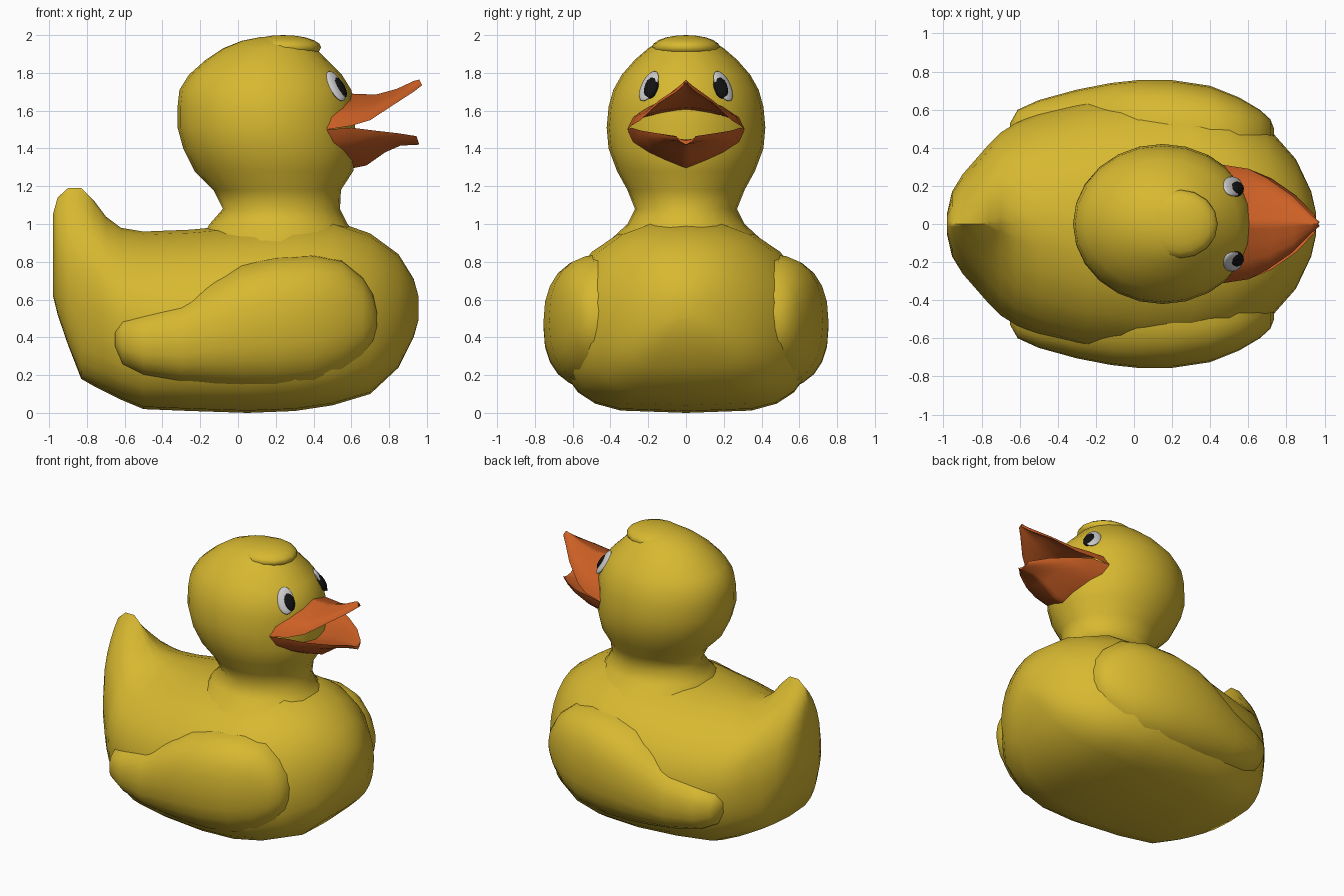
import bpy, bmesh
from math import sin, cos, pi, radians
from mathutils import Vector
from mathutils.bvhtree import BVHTree

if "Cube" in bpy.data.objects:
    bpy.data.objects.remove(bpy.data.objects["Cube"])


def material(name, rgb):
    m = bpy.data.materials.new(name)
    m.diffuse_color = (*rgb, 1)
    m.use_nodes = True
    m.node_tree.nodes["Principled BSDF"].inputs["Base Color"].default_value = m.diffuse_color
    return m


YELLOW = material("yellow", (0.68, 0.48, 0.03))
ORANGE = material("orange", (0.60, 0.115, 0.018))
WHITE = material("white", (0.75, 0.75, 0.75))
BLACK = material("black", (0.006, 0.006, 0.006))


def spow(v, p):
    return (1 if v >= 0 else -1) * abs(v) ** p if abs(v) > 1e-6 else 0.0


def finish(name, bm, mat, angle=70):
    bmesh.ops.recalc_face_normals(bm, faces=bm.faces)
    me = bpy.data.meshes.new(name)
    bm.to_mesh(me)
    bm.free()
    me.materials.append(mat)
    me.polygons.foreach_set("use_smooth", [True] * len(me.polygons))
    me.set_sharp_from_angle(angle=radians(angle))
    ob = bpy.data.objects.new(name, me)
    bpy.context.collection.objects.link(ob)
    return ob


def loft(name, sections, ring, mat, n=24, angle=70):
    """Skin rings of n points; ring(section, cos, sin) gives one point."""
    bm = bmesh.new()
    rings = [[bm.verts.new(ring(s, cos(2 * pi * i / n), sin(2 * pi * i / n)))
              for i in range(n)] for s in sections]
    for a, b in zip(rings, rings[1:]):
        for i in range(n):
            j = (i + 1) % n
            bm.faces.new((a[i], a[j], b[j], b[i]))
    bm.faces.new(rings[0])
    bm.faces.new(rings[-1])
    return finish(name, bm, mat, angle)


def ellipsoid(name, loc, radii, mat, normal=None, segs=16):
    bm = bmesh.new()
    bmesh.ops.create_uvsphere(bm, u_segments=segs, v_segments=10, radius=1)
    bmesh.ops.scale(bm, vec=radii, verts=bm.verts)
    ob = finish(name, bm, mat)
    ob.location = loc
    if normal:
        ob.rotation_euler = normal.to_track_quat('X', 'Z').to_euler()
    return ob


# Body with upturned tail: x, bottom, widest height, top, half width, top taper
BODY = [
    (-.98, .62, .80, 1.05, .06, 1), (-.955, .52, .72, 1.14, .17, 1.8),
    (-.90, .36, .62, 1.19, .26, 2.3), (-.83, .18, .56, 1.19, .34, 2.5),
    (-.76, .14, .54, 1.12, .42, 2.2), (-.70, .11, .53, 1.04, .48, 1.8),
    (-.62, .07, .50, .98, .53, 1.4), (-.50, .02, .48, .96, .58, 1.2),
    (-.25, .01, .46, .97, .65, 1), (.05, 0, .45, 1.00, .68, .9),
    (.30, .01, .45, 1.02, .68, .9), (.50, .04, .45, 1.02, .63, .9),
    (.70, .10, .46, .95, .51, .9), (.85, .24, .48, .84, .34, .9),
    (.93, .40, .52, .71, .17, .9), (.955, .49, .54, .62, .06, 1)]


def body_ring(s, c, t):
    x, zb, zm, zt, w, p = s
    if t >= 0:
        return x, w * spow(c, p), zm + (zt - zm) * t
    return x, w * spow(c, .5), zm + (zm - zb) * spow(t, .8)


loft("body", BODY, body_ring, YELLOW)

# Neck and head: z, back x, front x, half width
HEAD = [
    (.88, -.22, .68, .44), (1.0, -.15, .58, .31), (1.08, -.08, .54, .27),
    (1.18, -.13, .545, .31), (1.28, -.23, .61, .365), (1.40, -.29, .63, .41),
    (1.51, -.32, .62, .42), (1.62, -.32, .62, .41), (1.71, -.31, .60, .385),
    (1.79, -.26, .55, .34), (1.87, -.17, .47, .27), (1.93, -.08, .41, .20),
    (1.97, .02, .36, .14), (1.99, .12, .28, .06)]


def head_ring(s, c, t):
    z, x0, x1, w = s
    return (x0 + x1) / 2 + (x1 - x0) / 2 * c, w * t, z


head = loft("head", HEAD, head_ring, YELLOW)

# Feather tuft overhanging the forehead
ellipsoid("tuft", (.24, 0, 1.935), (.20, .18, .065), YELLOW)

# Wings: x, bottom, top, outer y
WING = [
    (-.65, .34, .44, .53), (-.61, .25, .50, .60), (-.50, .19, .54, .65),
    (-.30, .15, .60, .705), (-.12, .13, .72, .74), (.02, .12, .79, .755),
    (.20, .12, .83, .755), (.40, .14, .84, .725), (.55, .20, .81, .665),
    (.66, .29, .72, .60), (.715, .37, .63, .55), (.735, .45, .54, .50)]
for side, label in ((1, "left"), (-1, "right")):
    def wing_ring(s, c, t):
        x, zb, zt, y = s
        return (x, side * (.42 + (y - .42) * spow(c, .75)),
                (zb + zt) / 2 + (zt - zb) / 2 * spow(t, .85))
    loft(label + "_wing", WING, wing_ring, YELLOW)


# Open bill: rim x, half width, rim z, ridge x, ridge z
def bill_ring(s, c, t):
    xe, w, ze, xr, zr = s
    k = t if t >= 0 else -.5 * t          # inside is scooped half as deep
    y = w * spow(c, 2.0 if t >= 0 else 1.5)
    return xe + (xr - xe) * k, y, ze + (zr - ze) * k


UPPER = [(.47, .31, 1.50, .50, 1.71), (.60, .29, 1.52, .60, 1.69),
         (.70, .24, 1.55, .73, 1.685), (.83, .15, 1.635, .84, 1.715),
         (.93, .05, 1.70, .93, 1.757), (.975, .01, 1.735, .96, 1.765)]
LOWER = [(.47, .31, 1.50, .58, 1.29), (.60, .29, 1.51, .68, 1.31),
         (.72, .24, 1.495, .78, 1.38), (.85, .15, 1.48, .86, 1.415),
         (.945, .05, 1.465, .96, 1.42)]
loft("upper_bill", UPPER, bill_ring, ORANGE, 20, 50)
loft("lower_bill", LOWER, bill_ring, ORANGE, 20, 50)

# Eyes: flat ovals laid on the head surface
tree = BVHTree.FromPolygons([v.co for v in head.data.vertices],
                            [p.vertices[:] for p in head.data.polygons])
for side, label in ((1, "left"), (-1, "right")):
    for part, y, z, radii, mat in (
            ("eye_white", .197, 1.73, (.018, .055, .092), WHITE),
            ("pupil", .183, 1.722, (.028, .040, .066), BLACK)):
        hit, normal, _, _ = tree.ray_cast(Vector((2, side * y, z)), Vector((-1, 0, 0)))
        if normal.x < 0:
            normal = -normal
        ellipsoid(f"{label}_{part}", hit, radii, mat, normal, 12)
